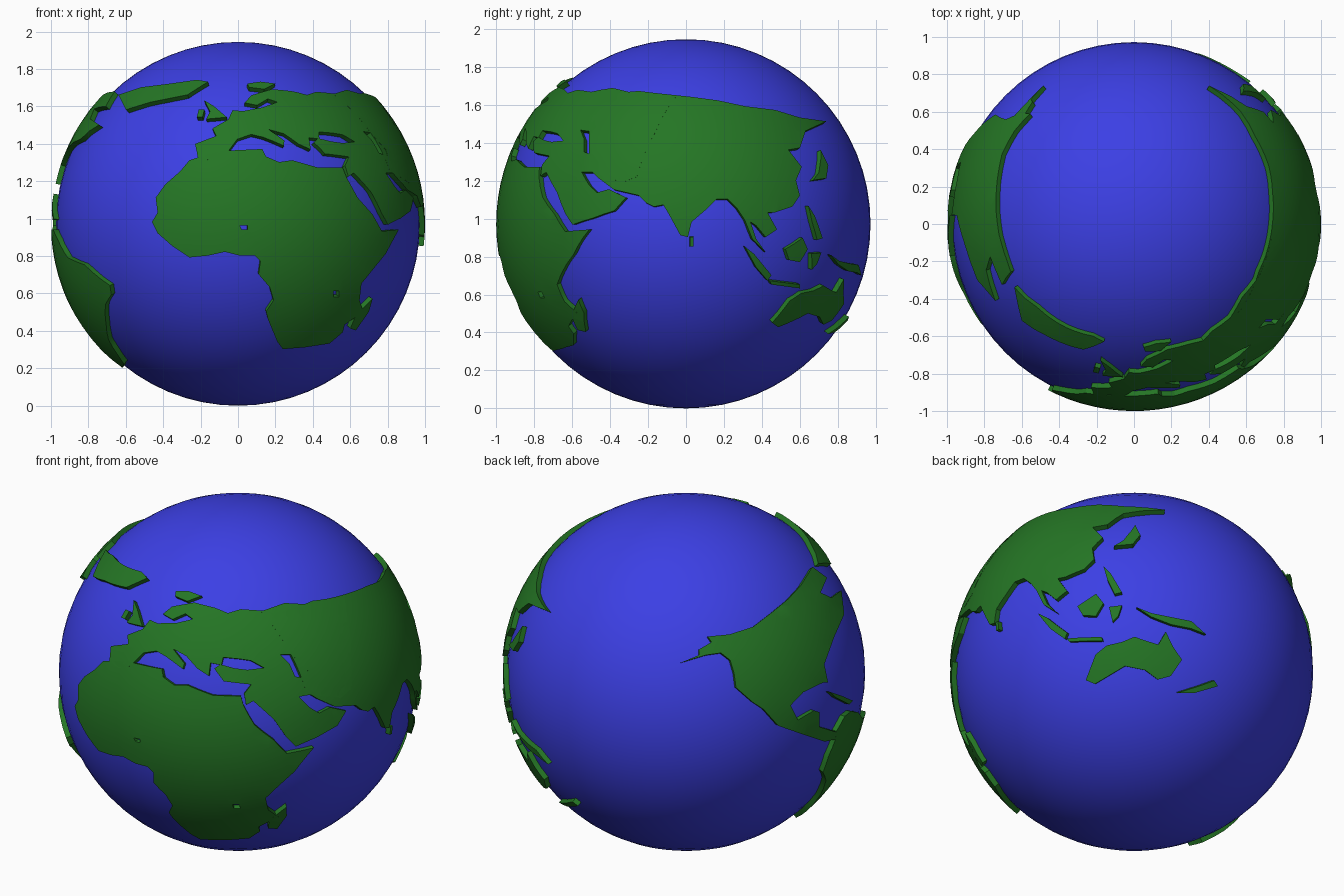
import bpy
import bmesh
from math import radians, sqrt, ceil
from mathutils import Matrix, Vector
from mathutils.geometry import delaunay_2d_cdt

OCEAN_RADIUS = 0.9725
LAND_RADIUS = 1.0
ROOT_RADIUS = 0.94
SPACING = 0.07
CENTRE = Vector((0, 0, OCEAN_RADIUS))

if "Cube" in bpy.data.objects:
    bpy.data.objects.remove(bpy.data.objects["Cube"], do_unlink=True)


def make_material(name, colour):
    material = bpy.data.materials.new(name)
    material.use_nodes = True
    material.diffuse_color = colour
    material.node_tree.nodes["Principled BSDF"].inputs["Base Color"].default_value = colour
    return material


def facing(azimuth, elevation):
    """Rotation whose columns are the right, up and outward axes of a drawing plane."""
    return (Matrix.Rotation(radians(azimuth + 90), 3, "Z")
            @ Matrix.Rotation(radians(90 - elevation), 3, "X"))


def resample(outline):
    """Scale a closed outline from hundredths and split its long edges."""
    corners = [Vector(corner) / 100 for corner in outline]
    result = []
    for start, end in zip(corners, corners[1:] + corners[:1]):
        steps = max(1, ceil((end - start).length / SPACING))
        result += [start.lerp(end, step / steps) for step in range(steps)]
    return result


def inside(point, loops):
    """Even-odd test, so that inner loops become lakes."""
    odd = False
    for loop in loops:
        for a, b in zip(loop, loop[1:] + loop[:1]):
            if (a.y > point.y) != (b.y > point.y):
                if point.x < a.x + (point.y - a.y) * (b.x - a.x) / (b.y - a.y):
                    odd = not odd
    return odd


def raise_land(name, plane, outline, *lakes):
    """Wrap a flat outline onto the globe and extrude it into a raised slab."""
    loops = [resample(loop) for loop in (outline, *lakes)]
    points, edges = [], []
    for loop in loops:
        first, count = len(points), len(loop)
        points += loop
        edges += [(first + i, first + (i + 1) % count) for i in range(count)]

    # Inner grid points let the slab follow the curve of the globe
    reach = ceil(LAND_RADIUS / SPACING)
    for column in range(-reach, reach + 1):
        for row in range(-reach, reach + 1):
            point = Vector((column, row)) * SPACING
            if inside(point, loops):
                points.append(point)

    flat_points, _, triangles, *_ = delaunay_2d_cdt(points, edges, [], 0, 0.0001)
    bm = bmesh.new()
    verts = []
    for p in flat_points:
        depth = sqrt(max(0, LAND_RADIUS - p.length_squared))
        direction = (plane @ Vector((p.x, p.y, depth))).normalized()
        verts.append(bm.verts.new(direction * ROOT_RADIUS))
    for triangle in triangles:
        middle = sum((flat_points[i] for i in triangle), Vector((0, 0))) / len(triangle)
        if inside(middle, loops):
            bm.faces.new([verts[i] for i in triangle])
    loose = [v for v in bm.verts if not v.link_faces]
    bmesh.ops.delete(bm, geom=loose, context="VERTS")

    extruded = bmesh.ops.extrude_face_region(bm, geom=bm.faces[:])
    for item in extruded["geom"]:
        if isinstance(item, bmesh.types.BMVert):
            item.co = item.co.normalized() * LAND_RADIUS

    mesh = bpy.data.meshes.new(name)
    bm.to_mesh(mesh)
    bm.free()
    mesh.materials.append(land_green)
    land = bpy.data.objects.new(name, mesh)
    land.location = CENTRE
    bpy.context.collection.objects.link(land)
    bpy.ops.object.select_all(action="DESELECT")
    land.select_set(True)
    bpy.context.view_layer.objects.active = land
    bpy.ops.object.shade_smooth_by_angle(angle=radians(30))


ocean_blue = make_material("ocean blue", (0.045, 0.05, 0.78, 1))
land_green = make_material("land green", (0.018, 0.18, 0.018, 1))

# Ocean globe
bpy.ops.mesh.primitive_uv_sphere_add(segments=64, ring_count=32, radius=OCEAN_RADIUS, location=CENTRE)
ocean = bpy.context.object
ocean.name = ocean.data.name = "ocean"
ocean.data.materials.append(ocean_blue)
bpy.ops.object.shade_smooth_by_angle(angle=radians(30))

# Drawing planes around the globe
front = facing(-90, 0)
front_right = facing(-53, 25)
right = facing(0, 0)
back_right = facing(52, -30)
back_left = facing(127, 25)
left = facing(180, 0)

# Africa with two lakes
raise_land("southern_continent", front, [
    (-20, 36), (-9, 39), (13, 40), (15, 36), (22, 33), (29, 34), (43, 30), (56, 30), (58, 25),
    (64, 14), (72, 5), (77, -4), (86, -3), (79, -16), (66, -32), (65, -41), (67, -47), (57, -54),
    (56, -58), (49, -64), (36, -66), (24, -67), (21, -63), (16, -51), (15, -47), (19, -41),
    (17, -34), (11, -27), (12, -20), (9, -17), (1, -17), (-7, -15), (-16, -17), (-26, -18),
    (-35, -12), (-43, -5), (-46, 1), (-43, 6), (-44, 14), (-39, 21), (-31, 28), (-26, 34)],
    [(1, -1), (5, -1), (5, -3), (2, -3)], [(51, -36), (54, -36), (54, -39), (51, -39)])

# Europe and the Middle East with two inland seas
raise_land("western_eurasia", front_right, [
    (-72, 6), (-71, 15), (-62, 16), (-62, 21), (-54, 24), (-50, 29), (-46, 27), (-36, 27),
    (-27, 29), (-31, 32), (-38, 29), (-43, 32), (-38, 36), (-26, 38), (-15, 35), (-8, 32), (-1, 34),
    (11, 33), (23, 37), (37, 36), (51, 39), (56, 40), (59, 17), (59, -10), (53, -15), (45, -14),
    (36, -13), (30, -14), (36, -20), (41, -23), (47, -20), (56, -22), (51, -30), (40, -36),
    (28, -41), (23, -36), (16, -26), (5, -16), (1, -18), (0, -12), (4, -7), (-4, -6), (-11, -5),
    (-16, 2), (-13, 4), (-18, 5), (-19, -2), (-25, 2), (-31, 9), (-38, 13), (-32, 5), (-33, 2),
    (-42, 9), (-47, 12), (-54, 11), (-61, 4), (-67, 3)],
    [(-12, 4), (-11, 8), (-2, 7), (4, 6), (11, 2), (2, 1), (-5, 2)],
    [(20, 9), (27, 9), (29, 5), (35, 0), (35, -4), (28, -3), (25, 4)])

# Asia
raise_land("eastern_eurasia", right, [
    (-51, 69), (-46, 68), (-25, 70), (-17, 69), (2, 67), (17, 65), (31, 62), (47, 60), (60, 56),
    (74, 54), (63, 49), (60, 40), (54, 39), (61, 30), (58, 23), (60, 15), (56, 9), (47, 6), (43, 6),
    (48, -3), (42, -7), (37, -1), (34, 1), (37, -8), (42, -15), (35, -8), (31, 2), (27, 8), (22, 13),
    (16, 13), (10, 7), (3, 1), (1, -7), (-3, -6), (-9, 5), (-12, 10), (-17, 9), (-21, 11),
    (-25, 15), (-38, 18), (-46, 24), (-51, 29), (-51, 50)])

# The Americas
raise_land("north_america", back_left, [
    (-6, 5), (4, 9), (4, 12), (11, 16), (9, 19), (21, 20), (34, 24), (45, 32), (54, 39), (61, 46),
    (68, 56), (76, 50), (72, 42), (78, 39), (84, 43), (85, 30), (79, 18), (73, 3), (75, -7),
    (72, -7), (61, -12), (54, -19), (58, -27), (67, -22), (70, -23), (70, -31), (80, -34),
    (83, -37), (73, -39), (61, -35), (47, -30), (39, -21), (33, -17), (24, -9), (23, -1), (21, 6),
    (16, 10), (8, 9)])
raise_land("south_america", left, [
    (0, -9), (8, -3), (15, -3), (25, -8), (37, -18), (53, -22), (65, -33), (63, -38), (56, -43),
    (46, -54), (37, -62), (31, -70), (26, -75), (16, -77), (10, -68), (8, -55), (3, -42), (-5, -33),
    (-4, -23), (0, -14)])

# Australia
raise_land("australia", back_right, [
    (-29, -5), (-24, 9), (-18, 14), (-10, 16), (-3, 19), (3, 17), (10, 15), (14, 22), (18, 14),
    (23, 7), (17, -2), (10, -4), (3, 1), (-8, 3), (-16, -2), (-24, -7)])

# Northern islands
raise_land("greenland", front, [
    (-64, 69), (-52, 73), (-36, 75), (-22, 77), (-16, 76), (-27, 69), (-47, 65), (-60, 61)])
raise_land("polar_island", front, [(5, 75), (12, 76), (20, 75), (14, 72), (6, 73)])
raise_land("britain", front, [(-18, 66), (-13, 63), (-6, 57), (-17, 56), (-15, 60)])
raise_land("ireland", front, [(-21, 61), (-18, 61), (-19, 57), (-22, 57)])
raise_land("caribbean_island", back_left, [(76, -12), (82, -14), (89, -17), (87, -19), (79, -15)])

# Indian Ocean islands
raise_land("madagascar", front, [(72, -40), (70, -47), (63, -57), (60, -56), (63, -49)])
raise_land("sri_lanka", right, [(2, -7), (4, -7), (4, -12), (2, -12)])

# East Asian and Pacific islands
raise_land("japan", right, [(71, 39), (75, 31), (74, 24), (67, 23), (70, 27), (71, 34)])
raise_land("sumatra", right, [(31, -12), (36, -16), (45, -27), (43, -30), (37, -23)])
raise_land("java", right, [(44, -30), (60, -32), (60, -34), (45, -32)])
raise_land("philippines", back_right, [(-20, 57), (-16, 53), (-10, 43), (-14, 42), (-18, 50)])
raise_land("borneo", back_right, [(-34, 35), (-24, 42), (-20, 37), (-24, 30), (-31, 30)])
raise_land("sulawesi", back_right, [(-17, 35), (-10, 36), (-12, 30), (-15, 27)])
raise_land("new_guinea", back_right, [
    (-2, 35), (6, 32), (17, 30), (28, 28), (36, 21), (28, 24), (17, 26), (6, 30)])
raise_land("new_zealand", back_right, [(21, -11), (33, -7), (41, -4), (43, -7), (30, -11)])
